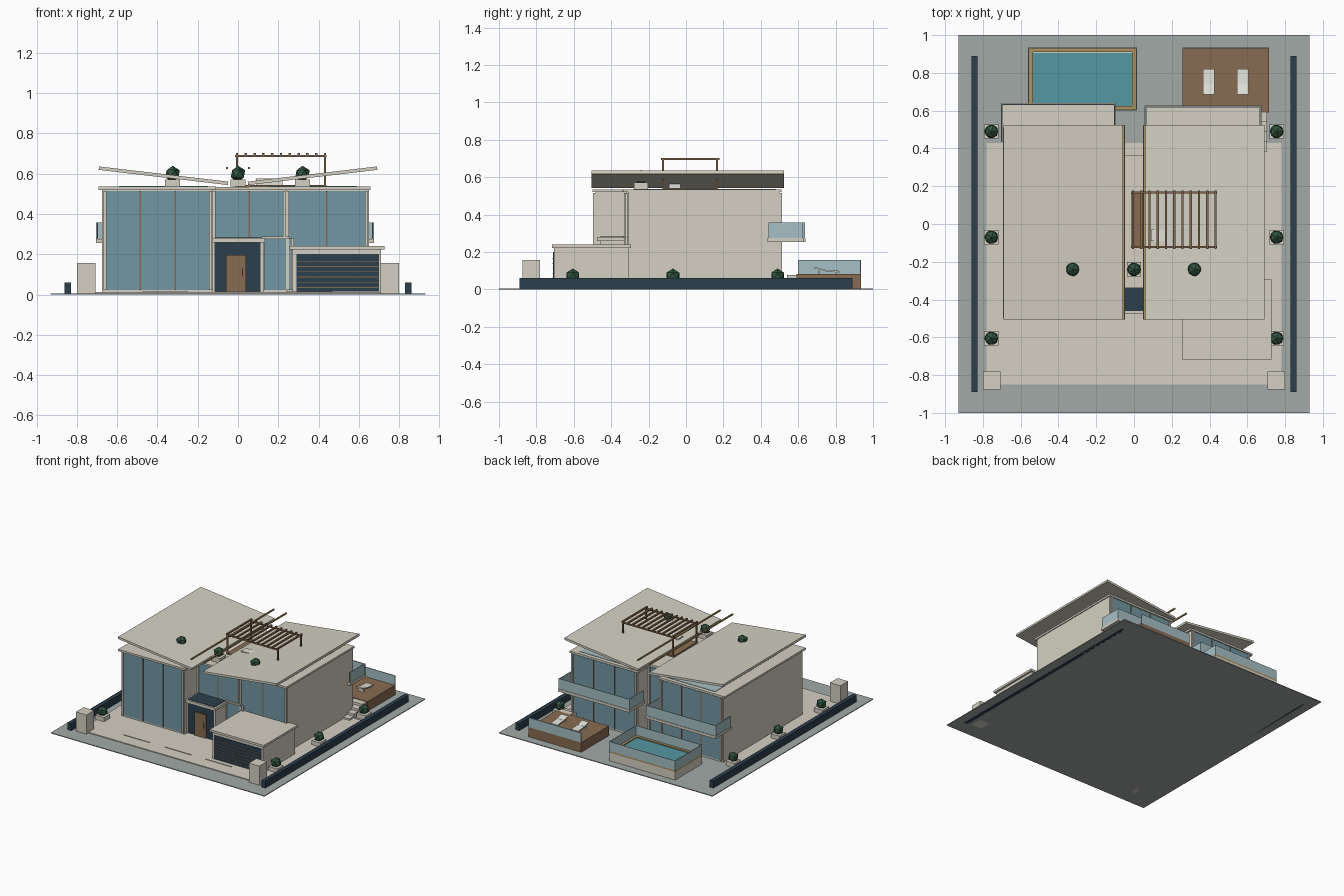
import bpy, math
from mathutils import Matrix

if "Cube" in bpy.data.objects:
    bpy.data.objects.remove(bpy.data.objects["Cube"])

def mat(name, *c):
    m = bpy.data.materials.new(name)
    m.diffuse_color = (*c, 1)
    m.use_nodes = True
    m.node_tree.nodes["Principled BSDF"].inputs["Base Color"].default_value = m.diffuse_color
    return m

STONE = mat("stone", .66, .63, .54)
GLASS = mat("glass", .17, .31, .37)
CLEAR = mat("clear_glass", .38, .53, .56)
WOOD = mat("wood", .25, .15, .085)
GOLD = mat("light_wood", .42, .29, .12)
NAVY = mat("navy", .025, .05, .075)
LEAF = mat("leaf", .03, .09, .05)
GREY = mat("ground_grey", .36, .40, .39)
WATER = mat("water", .09, .31, .36)
WHITE = mat("white", .75, .75, .7)


def box(name, x0, x1, y0, y1, z0, z1, m, tilt=0, axis='Y'):
    """Box from its limits, optionally tilted about its centre."""
    bpy.ops.mesh.primitive_cube_add(size=1)
    o = bpy.context.object
    o.name = name
    o.data.transform(Matrix.Diagonal((x1 - x0, y1 - y0, z1 - z0, 1)))
    o.location = ((x0 + x1) / 2, (y0 + y1) / 2, (z0 + z1) / 2)
    o.rotation_euler['XYZ'.index(axis)] = tilt
    o.data.materials.append(m)
    return o


def planter(x, y, z):
    box("planter", x - .038, x + .038, y - .038, y + .038, z, z + .036, STONE)
    bpy.ops.mesh.primitive_ico_sphere_add(subdivisions=1, radius=.04, location=(x, y, z + .064))
    o = bpy.context.object
    o.name = "bush"
    o.data.materials.append(LEAF)


def glazing(name, x0, x1, y, z0, z1, side, mullions):
    """Glass pane on a wall facing side (-1 front, 1 back), with frame and mullions."""
    def bar(n, a, b, c, d, depth, m):
        box(n, a, b, min(y, y + side * depth), max(y, y + side * depth), c, d, m)
    bar(name, x0, x1, z0, z1, .004, GLASS)
    for x in (x0, x1):
        bar("window_jamb", x - .007, x + .007, z0, z1, .012, STONE)
    for i in range(1, mullions + 1):
        x = x0 + (x1 - x0) * i / (mullions + 1)
        bar("mullion", x - .003, x + .003, z0, z1, .008, WOOD)


# Ground, paving and paving strips
box("ground", -.93, .93, -1, 1, 0, .006, GREY)
box("paving", -.78, .78, -.85, .43, .005, .012, STONE)
for x in (-.36, 0, .355):
    box("paving_strip", x - .113, x + .113, -.747, -.742, .012, .016, STONE)

# Side walls, gate posts and ground planters
for s in (-1, 1):
    box("boundary_wall", s * .845 - .016, s * .845 + .016, -.89, .89, 0, .06, NAVY)
    box("gate_post", s * .753 - .046, s * .753 + .046, -.875, -.78, 0, .157, STONE)
    for y in (-.605, -.07, .49):
        planter(s * .755, y, .008)

# House bodies and flat roofs
box("left_wing", -.675, -.125, -.485, .5, .01, .52, STONE)
box("centre_block", -.13, .24, -.32, .36, .01, .52, STONE)
box("right_wing", .07, .65, -.31, .5, .01, .52, STONE)
box("left_flat_roof", -.693, -.11, -.5, .51, .52, .535, STONE)
box("centre_flat_roof", -.13, .24, -.34, .365, .52, .534, STONE)
box("right_flat_roof", .055, .657, -.335, .51, .52, .535, STONE)

# Front and back glazing
glazing("left_front_glass", -.66, -.137, -.485, .022, .515, -1, 2)
glazing("centre_front_glass", -.118, .23, -.32, .28, .515, -1, 1)
glazing("right_front_glass", .245, .637, -.312, .022, .515, -1, 1)
glazing("lower_front_glass", .125, .27, -.32, .022, .28, -1, 0)
box("window_ledge", .12, .255, -.335, -.31, .275, .287, STONE)
for x0, x1 in ((-.66, -.14), (.085, .635)):
    glazing("lower_back_glass", x0, x1, .5, .022, .255, 1, 2)
    glazing("upper_back_glass", x0, x1, .5, .275, .515, 1, 2)
glazing("centre_back_glass", -.118, .063, .36, .022, .515, 1, 0)

# Skylights, tilted roofs and rails beside the gap
tilt = math.atan2(.075, .64)
for s in (-1, 1):
    x = s * .37
    box("skylight", x - .22, x + .22, -.28, .48, .535, .538, CLEAR)
    box("tilted_roof", x - .323, x + .323, -.505, .525, .581, .598, STONE, -s * tilt)
    box("roof_rail", s * .055 - .005, s * .055 + .005, -.505, .525, .623, .633, GOLD)
for x in (-.325, 0, .32):
    planter(x, -.24, .535)

# Roof terrace with pergola and sofa
box("terrace_deck", -.012, .44, -.12, .17, .534, .543, WOOD)
box("sofa", .09, .22, -.09, -.03, .543, .575, WHITE)
for y in (-.122, .166):
    box("pergola_beam", -.015, .44, y - .005, y + .005, .682, .692, WOOD)
    for x in (-.005, .432):
        box("pergola_post", x - .005, x + .005, y - .005, y + .005, .535, .685, WOOD)
for i in range(11):
    x = -.005 + i * .0437
    box("pergola_slat", x - .006, x + .006, -.133, .178, .691, .702, WOOD)

# Entry porch with door
box("porch", -.117, .112, -.45, -.31, .01, .258, NAVY)
for x in (-.123, .118):
    box("porch_side", x - .008, x + .008, -.46, -.31, .01, .26, STONE)
box("porch_canopy", -.13, .135, -.475, -.315, .258, .28, STONE)
box("porch_canopy_top", -.115, .12, -.46, -.33, .278, .283, NAVY)
box("door", -.06, .04, -.458, -.448, .012, .197, WOOD)
box("door_handle", .02, .025, -.466, -.457, .09, .13, GOLD)

# Garage
box("garage", .27, .71, -.705, -.305, .01, .223, STONE)
box("garage_roof", .255, .727, -.717, -.295, .223, .24, STONE)
box("garage_door", .29, .7, -.71, -.7, .015, .2, NAVY)
for i in range(6):
    z = .035 + i * .026
    box("garage_door_slat", .292, .698, -.714, -.709, z - .002, z + .002, WOOD)

# Balconies with glass on three sides
for x0, x1, y1 in ((-.705, -.097, .64), (.055, .675, .627)):
    box("balcony_floor", x0, x1, .435, y1, .255, .276, STONE)
    box("balcony_front_glass", x0, x1, y1 - .01, y1 - .004, .276, .357, CLEAR)
    for x in (x0 + .004, x1 - .01):
        box("balcony_side_glass", x, x + .006, .44, y1 - .01, .276, .357, CLEAR)

# Raised pool with rim and glass fence
box("pool_base", -.56, .015, .6, .935, .005, .07, STONE)
box("pool_water", -.535, -.01, .62, .905, .07, .074, WATER)
for y in (.6, .91):
    box("pool_rim", -.56, .015, y, y + .025, .07, .082, GOLD)
    box("pool_fence", -.56, .015, y + (.02 if y > .7 else 0), y + (.025 if y > .7 else .005), .082, .157, CLEAR)
for x in (-.56, -.01):
    box("pool_rim", x, x + .025, .6, .935, .07, .082, GOLD)
    xe = x if x < -.3 else x + .02
    box("pool_fence", xe, xe + .005, .6, .935, .082, .157, CLEAR)

# Sun deck with fence, steps and loungers
box("sun_deck", .258, .715, .59, .935, .005, .082, WOOD)
box("deck_fence", .258, .715, .929, .935, .082, .157, CLEAR)
for i in range(4):
    box("deck_step", .6, .705, .38 + i * .053, .6, .006 + i * .018, .024 + i * .018, STONE)
for x in (.395, .575):
    box("lounger_seat", x - .03, x + .03, .73, .82, .095, .103, WHITE, -.08, 'X')
    box("lounger_back", x - .03, x + .03, .685, .74, .106, .114, WHITE, -.25, 'X')
    for y in (.71, .8):
        box("lounger_leg", x - .025, x + .025, y - .004, y + .004, .08, .1, WHITE)
